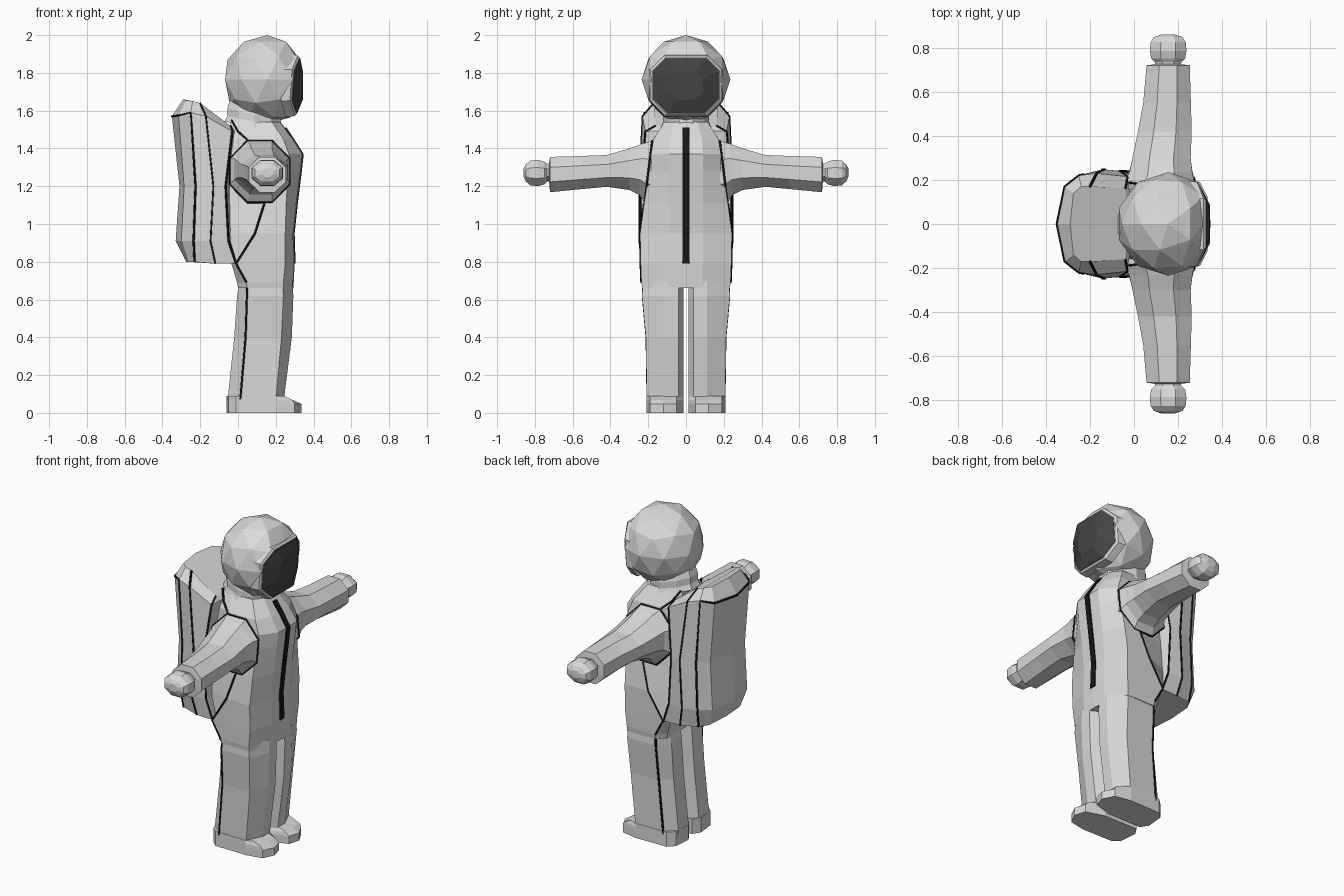
import bpy, bmesh, math
from mathutils import Vector

if "Cube" in bpy.data.objects:
    bpy.data.objects.remove(bpy.data.objects["Cube"])


def material(name, v):
    m = bpy.data.materials.new(name)
    m.diffuse_color = (v, v, v, 1)
    m.use_nodes = True
    m.node_tree.nodes["Principled BSDF"].inputs["Base Color"].default_value = m.diffuse_color
    return m


SUIT = material("suit grey", 0.70)
VISOR = material("dark visor", 0.06)
BLACK = material("black trim", 0.008)


def finish(name, bm, mat):
    bmesh.ops.recalc_face_normals(bm, faces=bm.faces[:])
    me = bpy.data.meshes.new(name)
    bm.to_mesh(me)
    bm.free()
    me.materials.append(mat)
    ob = bpy.data.objects.new(name, me)
    bpy.context.collection.objects.link(ob)
    return ob


def loft(name, rings, mat, side=1):
    """Bridge equal rings of points and cap both ends; side=-1 mirrors in y."""
    bm = bmesh.new()
    vs = [[bm.verts.new((x, y * side, z)) for x, y, z in r] for r in rings]
    n = len(vs[0])
    for a, b in zip(vs, vs[1:]):
        for i in range(n):
            j = (i + 1) % n
            bm.faces.new((a[i], a[j], b[j], b[i]))
    bm.faces.new(vs[0][::-1])
    bm.faces.new(vs[-1])
    return finish(name, bm, mat)


def whole(half):
    """Close a half ring that starts and ends on y = 0."""
    return half + [(x, -y, z) for x, y, z in half[-2:0:-1]]


def seam(name, pts, side=1, closed=False, r=0.006):
    """Thin square cord along a path."""
    cu = bpy.data.curves.new(name, 'CURVE')
    cu.dimensions = '3D'
    cu.bevel_depth = r
    cu.bevel_resolution = 0
    cu.use_fill_caps = True
    sp = cu.splines.new('POLY')
    sp.points.add(len(pts) - 1)
    for p, (x, y, z) in zip(sp.points, pts):
        p.co = (x, y * side, z, 1)
    sp.use_cyclic_u = closed
    cu.materials.append(BLACK)
    bpy.context.collection.objects.link(bpy.data.objects.new(name, cu))


# Helmet: faceted ball, flattened where the visor sits
bm = bmesh.new()
bmesh.ops.create_icosphere(bm, subdivisions=2, radius=0.235)
for v in bm.verts:
    x, y, z = 0.155 - v.co.x, v.co.y, v.co.z + 1.765
    v.co = Vector((min(x, 0.315 if z > 1.85 else 0.29), y, z))
finish("helmet", bm, SUIT)

# Visor dome and its thin frame
OUT = [(.328, .105, 1.88), (.298, .175, 1.81), (.287, .175, 1.66), (.312, .10, 1.585)]
OUT = OUT + [(x, -y, z) for x, y, z in OUT[::-1]]


def outline(s, dx=0, x0=None):
    return [((x if x0 is None else x0) + dx, y * s, 1.735 + (z - 1.735) * s) for x, y, z in OUT]


loft("visor_frame", [outline(1.12, -.06), outline(1.09, -.012), outline(1.02, -.002)], SUIT)
loft("visor", [outline(1, -.02), outline(1, .001), outline(.5, 0, .344)], VISOR)


# Tilted neck collar
def collar(r, dz, dx=0):
    return [(.085 + dx + r * 1.22 * math.cos(a), r * math.sin(a),
             1.56 + dz - .035 * math.cos(a))
            for a in (math.tau * (i + .5) / 10 for i in range(10))]


loft("neck_collar", [collar(.135, -.05), collar(.122, -.02), collar(.122, .02), collar(.11, .06)], SUIT)

# Torso rows: z, front x, panel half width, chamfer x, side y, seam x, back x
TORSO = [(.66, .293, .09, .24, .232, .05, 0), (.69, .295, .09, .24, .236, .045, -.005),
         (.79, .30, .09, .25, .24, -.01, -.035), (.95, .295, .09, .25, .243, .09, -.05),
         (1.11, .312, .09, .255, .222, .14, -.05), (1.28, .333, .09, .265, .195, .10, -.05),
         (1.37, .343, .09, .27, .185, .09, -.05), (1.45, .292, .085, .24, .172, .06, -.05),
         (1.54, .225, .06, .18, .115, .04, -.04)]
loft("torso", [whole([(f, 0, z), (f - .004, p, z), (c, s, z), (m, s, z), (b, s * .8, z), (b, 0, z)])
               for z, f, p, c, s, m, b in TORSO], SUIT)

# Front zipper: flat strip following the chest
zips = [(f, z) for z, f, *_ in TORSO if .7 < z < 1.46] + [(.252, 1.51)]
widths = [.02] + [.018] * (len(zips) - 1)
bm = bmesh.new()
cols = [[bm.verts.new((f + d, y, z)) for d, y in ((-.004, -w), (.005, -w), (.005, w), (-.004, w))]
        for (f, z), w in zip(zips, widths)]
for a, b in zip(cols, cols[1:]):
    for i in range(4):
        bm.faces.new((a[i], a[(i + 1) % 4], b[(i + 1) % 4], b[i]))
bm.faces.new(cols[0])
bm.faces.new(cols[-1])
finish("zipper", bm, BLACK)

# Backpack rows from bottom to top: front, seams 3, 2, 1, back corner, back middle
PACK = [[(0, 0, .79), (-.01, .235, .79), (-.12, .23, .79), (-.23, .205, .80), (-.265, .15, .80), (-.275, 0, .80)],
        [(0, 0, .91), (-.05, .24, .91), (-.145, .247, .91), (-.235, .225, .91), (-.30, .17, .91), (-.33, 0, .91)],
        [(0, 0, 1.2), (-.065, .24, 1.2), (-.13, .247, 1.2), (-.225, .223, 1.2), (-.285, .17, 1.2), (-.31, 0, 1.2)],
        [(0, 0, 1.5), (-.03, .215, 1.49), (-.17, .23, 1.57), (-.25, .22, 1.59), (-.315, .17, 1.575), (-.35, 0, 1.57)],
        [(-.02, 0, 1.52), (-.04, .16, 1.52), (-.2, .17, 1.64), (-.24, .17, 1.65), (-.275, .14, 1.655), (-.29, 0, 1.66)]]
loft("backpack", [whole(r) for r in PACK], SUIT)


# Arm ring: 8 points round the y axis
def arm_ring(y, cx, rx, lo, hi, tilt=0):
    cz, rz = (lo + hi) / 2, (hi - lo) / 2
    k = 1 / math.cos(math.pi / 8)
    ring = []
    for i in range(8):
        a = math.tau * (i + .5) / 8
        ring.append((cx + rx * k * math.cos(a), y - tilt * math.sin(a), cz + rz * k * math.sin(a)))
    return ring


ARM = [arm_ring(.12, .115, .15, 1.13, 1.42), arm_ring(.199, .115, .158, 1.115, 1.44, .022),
       arm_ring(.24, .122, .142, 1.155, 1.425, .008), arm_ring(.30, .125, .132, 1.18, 1.40),
       arm_ring(.42, .14, .122, 1.197, 1.365), arm_ring(.55, .15, .108, 1.185, 1.36),
       arm_ring(.72, .155, .098, 1.168, 1.355), arm_ring(.725, .155, .06, 1.23, 1.32)]
HAND = [arm_ring(.70, .155, .055, 1.225, 1.315), arm_ring(.735, .155, .06, 1.225, 1.32),
        arm_ring(.75, .155, .077, 1.21, 1.33), arm_ring(.785, .155, .083, 1.2, 1.34),
        arm_ring(.825, .155, .08, 1.205, 1.335), arm_ring(.848, .155, .065, 1.225, 1.315),
        arm_ring(.86, .155, .03, 1.25, 1.295)]

# Leg rows: z, back x, seam x, chamfer x, front x, outer y
LEG = [(.70, .01, .05, .235, .288, .228), (.62, -.005, .047, .24, .293, .233),
       (.40, -.02, .04, .23, .285, .213), (.07, -.055, .012, .20, .243, .208)]
SOLE = [(-.06, .06), (-.05, .17), (-.01, .207), (.2, .21), (.3, .19), (.335, .12), (.315, .05), (.2, .014), (-.03, .014)]

for side, tag in ((1, "left"), (-1, "right")):
    loft(tag + "_arm", ARM, SUIT, side)
    loft(tag + "_hand", HAND, SUIT, side)
    loft(tag + "_leg", [[(b, .05, z), (b, .15, z), (m, o - .004, z), (c, o, z), (f, .11, z), (f, .04, z),
                         (c, .012, z), (m, .012, z)] for z, b, m, c, f, o in LEG], SUIT, side)
    loft(tag + "_boot", [[(x, y, 0) for x, y in SOLE], [(x, y, .048) for x, y in SOLE],
                         [(min(x, .29), y, .068) for x, y in SOLE],
                         [(min(x, .24), y, .09) for x, y in SOLE]], SUIT, side)
    # Seams on shoulder, flank, leg and backpack
    seam(tag + "_shoulder_seam", ARM[1], side, True)
    seam(tag + "_collar_seam", [(-.035, .10, 1.55), (.0, .14, 1.49), (.05, .17, 1.445)], side)
    seam(tag + "_flank_seam", [(m, s, z) for z, f, p, c, s, m, b in TORSO[1:5]], side)
    seam(tag + "_leg_seam", [(m, o - .004, z) for z, b, m, c, f, o in LEG], side)
    for k in (1, 2, 3):
        path = [r[k] for r in PACK[:4]]
        path += [PACK[3][4], PACK[3][5]] if k == 1 + 2 * 1 else [PACK[4][k]]
        seam(f"{tag}_backpack_seam_{k}", path, side)
